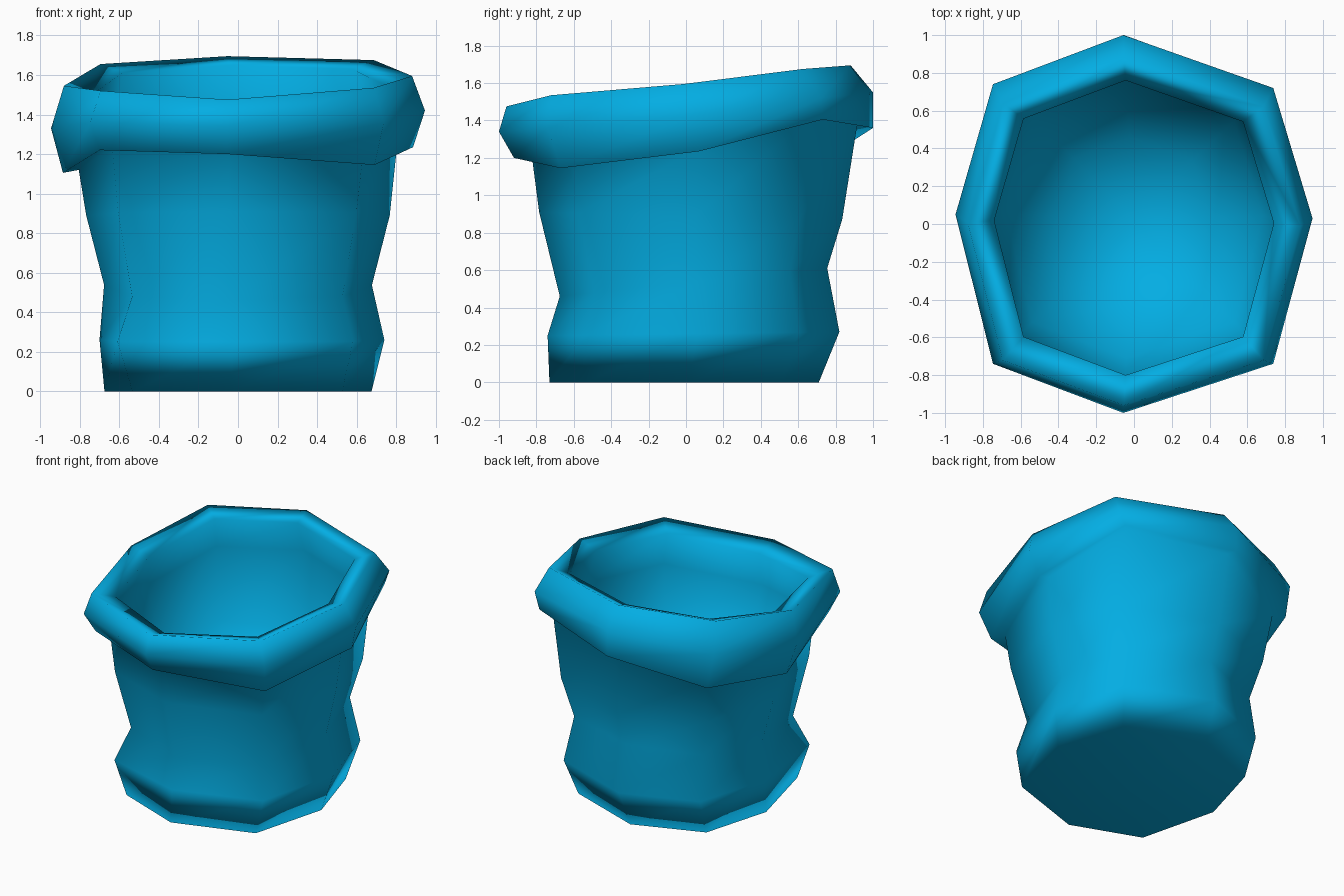
import bpy
import bmesh

cube = bpy.data.objects.get("Cube")
if cube:
    bpy.data.objects.remove(cube, do_unlink=True)

# Single cloth colour
blue = bpy.data.materials.new("bright_blue_cloth")
blue.use_nodes = True
colour = (0.001, 0.42, 0.77, 1)
blue.diffuse_color = colour
shader = next(n for n in blue.node_tree.nodes if n.type == 'BSDF_PRINCIPLED')
shader.inputs["Base Color"].default_value = colour
shader.inputs["Roughness"].default_value = 0.8

# Slightly uneven octagon, anticlockwise from the front corner
OCTAGON = [(-.06, -1), (.78, -.74), (1, .03), (.78, .72),
           (-.06, 1), (-.79, .74), (-1, .05), (-.79, -.74)]

# Sagging heights of the folded cuff, one per corner
HEM = [1.20, 1.145, 1.235, 1.405, 1.36, 1.20, 1.105, 1.22]
BULGE = [1.34, 1.36, 1.42, 1.52, 1.55, 1.46, 1.33, 1.36]
CREST = [1.475, 1.535, 1.595, 1.675, 1.695, 1.655, 1.545, 1.52]


def tilted(z, slope=0.0):
    """Heights of a ring that rises towards the back."""
    return [z + slope * y for _, y in OCTAGON]


def shifted(heights, dz):
    return [z + dz for z in heights]


# Rings: x centre, y centre, x radius, y radius, corner heights
RINGS = [
    # outer body
    (0, -.01, .675, .72, tilted(0)),
    (.02, .04, .72, .78, tilted(.26, .01)),
    (0, .04, .677, .715, tilted(.535, .075)),
    (0, .025, .767, .81, tilted(.89, -.02)),
    (0, .045, .805, .87, shifted(HEM, .015)),
    # folded cuff
    (0, .04, .885, .96, HEM),
    (0, 0, .945, 1.0, BULGE),
    (0, -.04, .88, .92, CREST),
    (0, -.02, .74, .78, shifted(CREST, -.045)),
    # hollow inside
    (0, .01, .78, .83, shifted(CREST, -.28)),
    (0, .02, .68, .73, tilted(.87)),
    (0, .02, .40, .44, tilted(.6)),
]

bm = bmesh.new()
rings = [[bm.verts.new((cx + rx * x, cy + ry * y, z))
          for (x, y), z in zip(OCTAGON, heights)]
         for cx, cy, rx, ry, heights in RINGS]

# One corner of the sagging belly sticks out further
belly_corner = rings[1][7]
belly_corner.co.x -= .06
belly_corner.co.y -= .04

for low, high in zip(rings, rings[1:]):
    for i in range(8):
        j = (i + 1) % 8
        bm.faces.new((low[i], low[j], high[j], high[i]))

# Flat base and the bottom of the hollow
bm.faces.new(rings[0][::-1])
centre = bm.verts.new((0, .02, .5))
for i in range(8):
    bm.faces.new((rings[-1][i], rings[-1][(i + 1) % 8], centre))

for face in bm.faces:
    face.smooth = True
bmesh.ops.recalc_face_normals(bm, faces=bm.faces)

mesh = bpy.data.meshes.new("open_sack")
bm.to_mesh(mesh)
bm.free()
mesh.materials.append(blue)
sack = bpy.data.objects.new("open_sack", mesh)
bpy.context.collection.objects.link(sack)

# Let the large faces lead the soft shading
soft = sack.modifiers.new("soft_shading", 'WEIGHTED_NORMAL')
soft.mode = 'FACE_AREA_WITH_ANGLE'
